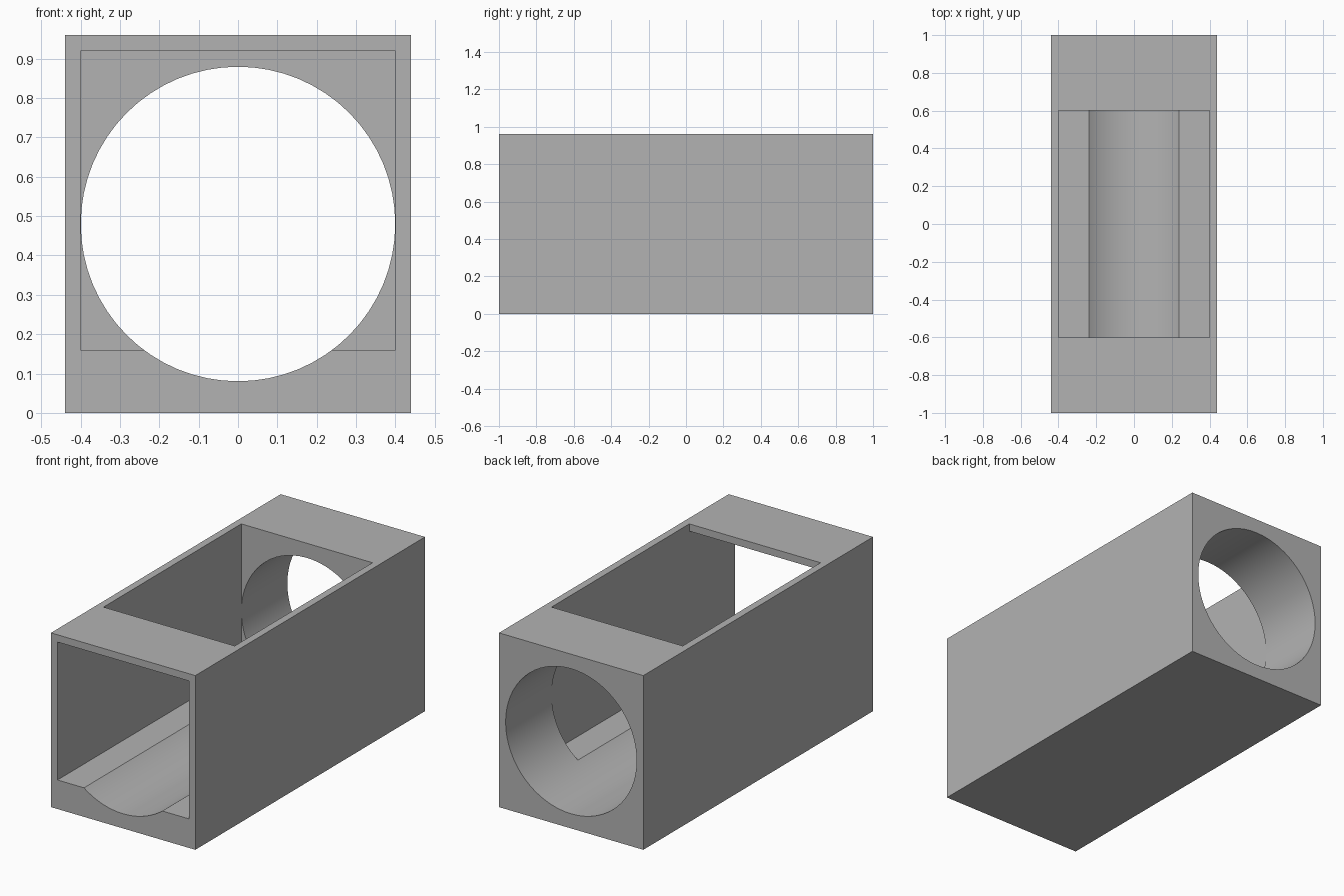
import bpy
import bmesh
import math
from mathutils import Vector

cube = bpy.data.objects.get("Cube")
if cube:
    bpy.data.objects.remove(cube, do_unlink=True)

LENGTH, WIDTH, HEIGHT = 2.0, 0.88, 0.96
INNER = 0.4

grey = bpy.data.materials.new("plain grey")
grey.use_nodes = True
grey.diffuse_color = (0.45, 0.45, 0.45, 1)
grey.node_tree.nodes["Principled BSDF"].inputs["Base Color"].default_value = grey.diffuse_color


def prism(name, points, direction):
    """Extrude a closed outline along a direction into a solid."""
    bm = bmesh.new()
    face = bm.faces.new([bm.verts.new(p) for p in points])
    side = bmesh.ops.extrude_face_region(bm, geom=[face])["geom"]
    moved = [v for v in side if isinstance(v, bmesh.types.BMVert)]
    bmesh.ops.translate(bm, verts=moved, vec=Vector(direction))
    bmesh.ops.recalc_face_normals(bm, faces=bm.faces)
    mesh = bpy.data.meshes.new(name)
    bm.to_mesh(mesh)
    bm.free()
    mesh.materials.append(grey)
    obj = bpy.data.objects.new(name, mesh)
    bpy.context.collection.objects.link(obj)
    return obj


# Outer block
w = WIDTH / 2
housing = prism("housing", [(-w, -LENGTH / 2, 0), (w, -LENGTH / 2, 0),
                            (w, -LENGTH / 2, HEIGHT), (-w, -LENGTH / 2, HEIGHT)],
                (0, LENGTH, 0))

# Round bore along the whole length, a hair inside the chamber walls
SIDES = 64
radius = INNER - 0.0004
angles = [math.tau * i / SIDES for i in range(SIDES)]
bore = prism("bore_cutter",
             [(radius * math.cos(a), -1.2, HEIGHT / 2 + radius * math.sin(a)) for a in angles],
             (0, 2.4, 0))

# Square chamber open at the front, joined to the window in the top
side_outline = [(-1.1, 0.16), (0.6, 0.16), (0.6, 1.1), (-0.6, 1.1), (-0.6, 0.92), (-1.1, 0.92)]
chamber = prism("chamber_cutter", [(-INNER, y, z) for y, z in side_outline], (2 * INNER, 0, 0))

bpy.ops.object.select_all(action="DESELECT")
bpy.context.view_layer.objects.active = housing
housing.select_set(True)
for cutter in (bore, chamber):
    cutter.hide_render = True
    mod = housing.modifiers.new(cutter.name, "BOOLEAN")
    mod.operation = "DIFFERENCE"
    mod.solver = "EXACT"
    mod.object = cutter
    bpy.ops.object.modifier_apply(modifier=mod.name)
    bpy.data.objects.remove(cutter, do_unlink=True)

# Smooth bore, crisp corners
bpy.ops.object.shade_smooth_by_angle(angle=math.radians(30))
